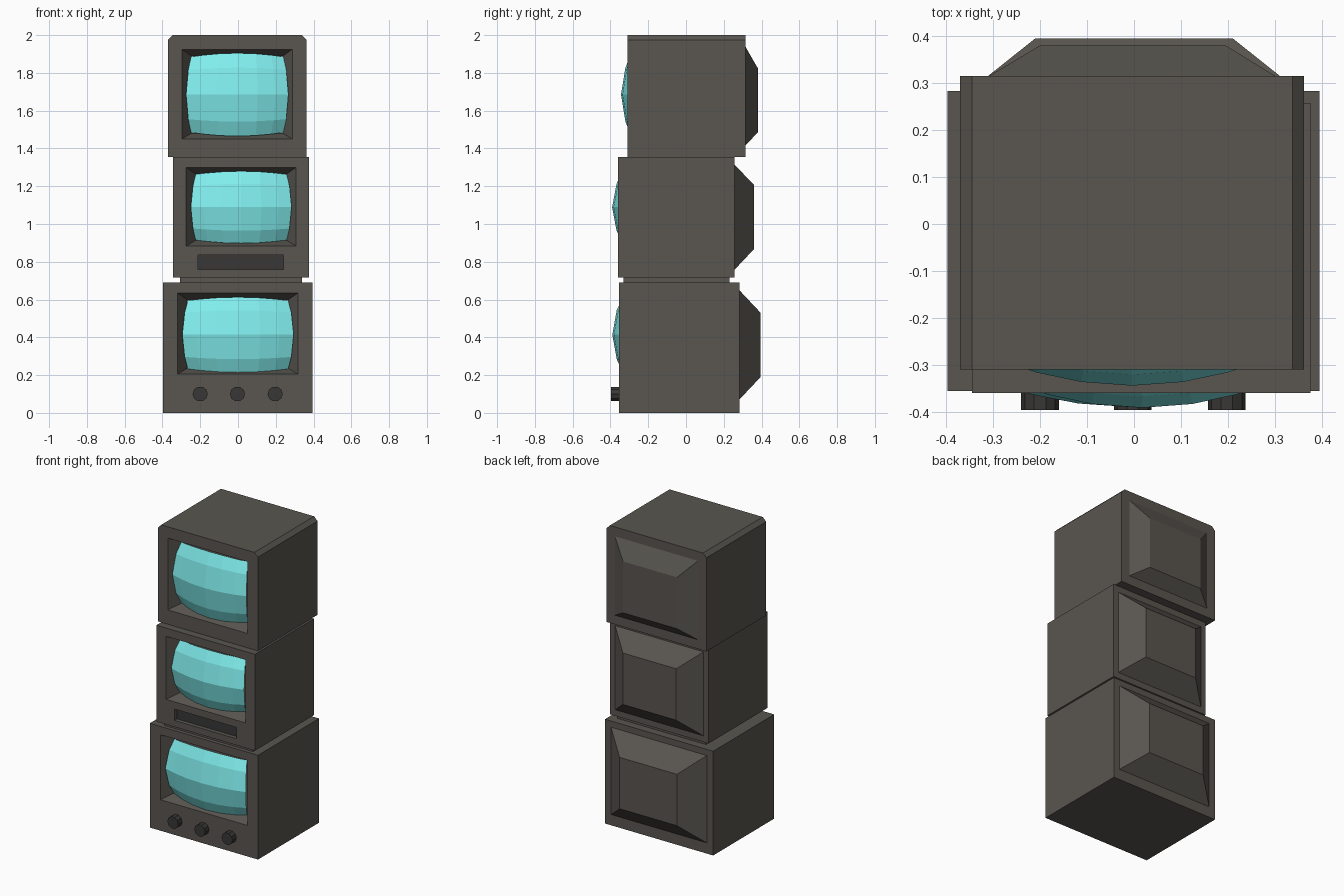
import bpy, bmesh, math

if "Cube" in bpy.data.objects:
    bpy.data.objects.remove(bpy.data.objects["Cube"])


def material(name, color):
    m = bpy.data.materials.new(name)
    m.diffuse_color = (*color, 1)
    m.use_nodes = True
    m.node_tree.nodes["Principled BSDF"].inputs["Base Color"].default_value = m.diffuse_color
    return m


CASE = material("case_plastic", (0.10, 0.092, 0.08))
DARK = material("dark_plastic", (0.04, 0.039, 0.037))
GLASS = material("screen_glass", (0.22, 0.85, 0.85))


def finish(bm, name, mat):
    bmesh.ops.recalc_face_normals(bm, faces=bm.faces)
    mesh = bpy.data.meshes.new(name)
    bm.to_mesh(mesh)
    bm.free()
    ob = bpy.data.objects.new(name, mesh)
    bpy.context.collection.objects.link(ob)
    mesh.materials.append(mat)
    return ob


def rect(x0, x1, z0, z1, chamfer=0):
    if chamfer:
        c = chamfer
        return [(x0, z0), (x1, z0), (x1, z1 - c), (x1 - c, z1), (x0 + c, z1), (x0, z1 - c)]
    return [(x0, z0), (x1, z0), (x1, z1), (x0, z1)]


def loft(name, rings, mat):
    """Closed solid through outlines placed at increasing y: [(y, outline), ...]"""
    bm = bmesh.new()
    loops = [[bm.verts.new((x, y, z)) for x, z in pts] for y, pts in rings]
    n = len(loops[0])
    for a, b in zip(loops, loops[1:]):
        for i in range(n):
            j = (i + 1) % n
            bm.faces.new((a[i], a[j], b[j], b[i]))
    bm.faces.new(loops[0])
    bm.faces.new(loops[-1])
    return finish(bm, name, mat)


def cut(body, cutter):
    cutter.hide_render = True
    cutter.hide_viewport = True
    mod = body.modifiers.new("cut", 'BOOLEAN')
    mod.object = cutter
    mod.operation = 'DIFFERENCE'
    mod.solver = 'EXACT'


def screen(name, cx, cz, hw, hh, peak):
    """Low-poly bulging glass with barrel-shaped edges"""
    us = (-1, -0.74, -0.4, 0, 0.4, 0.74, 1)
    vs = (-1, -0.65, 0, 0.65, 1)
    bm = bmesh.new()
    grid = [[bm.verts.new((cx + hw * u * (1 - 0.10 * v * v),
                           peak + 0.05 * u * u + 0.055 * v * v,
                           cz + hh * v * (1 - 0.09 * u * u))) for u in us] for v in vs]
    for r0, r1 in zip(grid, grid[1:]):
        for i in range(len(us) - 1):
            bm.faces.new((r0[i], r0[i + 1], r1[i + 1], r1[i]))
    ob = finish(bm, name, GLASS)
    if ob.data.polygons[0].normal.y > 0:
        ob.data.flip_normals()
    return ob


def television(tag, case, y0, y1, opening, glass, peak, hump, tip, tip_y, chamfer=0):
    # cabinet with sloped screen recess
    body = loft(tag + "_cabinet", [(y, rect(*case, chamfer)) for y in (y0, y1)], CASE)
    x0, x1, z0, z1 = opening
    inner = rect(x0 + 0.05, x1 - 0.05, z0 + 0.03, z1 - 0.035)
    cut(body, loft(tag + "_recess_cutter",
                   [(y0 - 0.05, rect(*opening)), (y0, rect(*opening)), (y0 + 0.075, inner)], CASE))
    # glass
    gx0, gx1, gz0, gz1 = glass
    screen(tag + "_screen", (gx0 + gx1) / 2, (gz0 + gz1) / 2,
           (gx1 - gx0) / 2, (gz1 - gz0) / 2, peak)
    # tapered tube housing on the back
    loft(tag + "_back_housing", [(y1 - 0.001, rect(*hump)), (tip_y, rect(*tip))], CASE)
    return body


television("bottom", (-0.397, 0.395, 0, 0.69), -0.355, 0.283,
           (-0.32, 0.318, 0.205, 0.635), (-0.295, 0.295, 0.215, 0.613), -0.39,
           (-0.352, 0.352, 0.07, 0.65), (-0.21, 0.21, 0.19, 0.53), 0.395)
middle = television("middle", (-0.345, 0.376, 0.717, 1.355), -0.36, 0.257,
                    (-0.275, 0.308, 0.883, 1.30), (-0.25, 0.284, 0.898, 1.28), -0.391,
                    (-0.31, 0.34, 0.757, 1.315), (-0.18, 0.21, 0.867, 1.207), 0.36)
television("top", (-0.37, 0.362, 1.355, 2.0), -0.31, 0.315,
           (-0.297, 0.288, 1.45, 1.925), (-0.275, 0.267, 1.465, 1.905), -0.344,
           (-0.31, 0.302, 1.415, 1.94), (-0.2, 0.195, 1.485, 1.825), 0.38, 0.025)

# slot below the middle screen
slot = rect(-0.212, 0.24, 0.76, 0.835)
cut(middle, loft("slot_cutter", [(-0.45, slot), (-0.33, slot)], CASE))
loft("slot_back", [(-0.333, slot), (-0.329, slot)], DARK)

# spacer between bottom and middle cabinets
loft("spacer", [(y, rect(-0.307, 0.34, 0.685, 0.72)) for y in (-0.33, 0.23)], CASE)

# control knobs
for i, x in enumerate((-0.2, -0.003, 0.197)):
    disc = [(x + 0.04 * math.cos(a), 0.1 + 0.04 * math.sin(a))
            for a in (k * math.tau / 10 for k in range(10))]
    loft(f"knob_{i + 1}", [(-0.396, disc), (-0.35, disc)], DARK)
